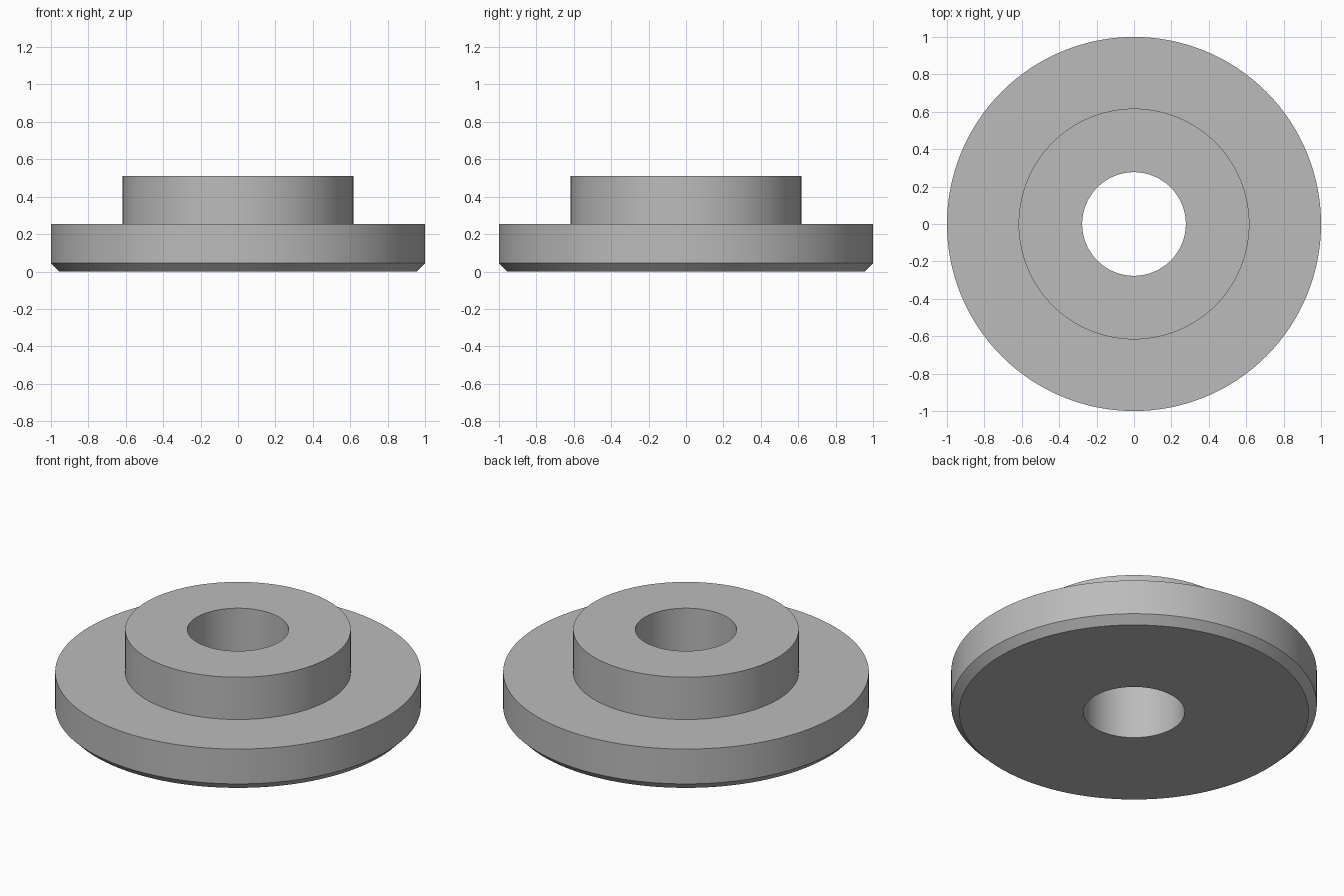
import bpy
import bmesh
from math import cos, sin, tau, radians

SEGMENTS = 128

cube = bpy.data.objects.get("Cube")
if cube:
    bpy.data.objects.remove(cube, do_unlink=True)

# Plain grey metal
grey = bpy.data.materials.new("grey_metal")
grey.use_nodes = True
colour = (0.5, 0.5, 0.5, 1)
grey.diffuse_color = colour
grey.node_tree.nodes["Principled BSDF"].inputs["Base Color"].default_value = colour


def revolve(name, profile, material):
    """Turn a closed (radius, height) profile around the z axis."""
    bm = bmesh.new()
    rings = [[bm.verts.new((r * cos(tau * i / SEGMENTS), r * sin(tau * i / SEGMENTS), z))
              for i in range(SEGMENTS)] for r, z in profile]
    for k, lower in enumerate(rings):
        upper = rings[(k + 1) % len(rings)]
        for i in range(SEGMENTS):
            j = (i + 1) % SEGMENTS
            bm.faces.new((lower[i], lower[j], upper[j], upper[i]))
    bmesh.ops.recalc_face_normals(bm, faces=bm.faces)
    mesh = bpy.data.meshes.new(name)
    bm.to_mesh(mesh)
    bm.free()
    mesh.materials.append(material)
    obj = bpy.data.objects.new(name, mesh)
    bpy.context.collection.objects.link(obj)
    bpy.ops.object.select_all(action="DESELECT")
    obj.select_set(True)
    bpy.context.view_layer.objects.active = obj
    bpy.ops.object.shade_smooth_by_angle(angle=radians(30))
    return obj


# Wide flange with a chamfered lower rim, raised hub and through bore
BORE, HUB, RIM = 0.277, 0.617, 1.0
FLANGE_TOP, HUB_TOP, CHAMFER = 0.255, 0.51, 0.045
revolve("flanged_bushing", [
    (BORE, 0),
    (RIM - CHAMFER, 0),
    (RIM, CHAMFER),
    (RIM, FLANGE_TOP),
    (HUB, FLANGE_TOP),
    (HUB, HUB_TOP),
    (BORE, HUB_TOP),
], grey)
